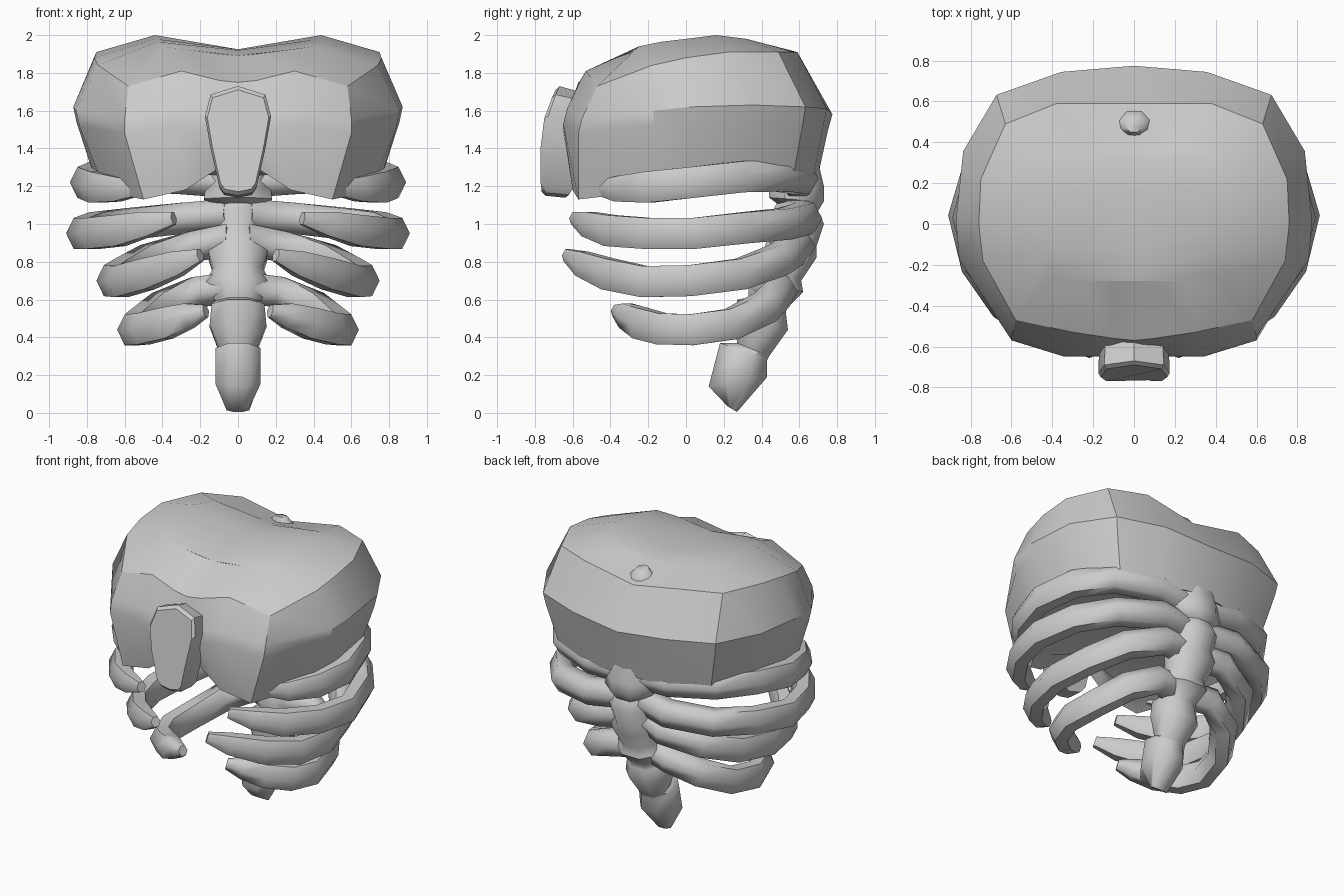
import bpy, bmesh, math
from mathutils import Vector


def finish(name, bm, angle):
    bmesh.ops.remove_doubles(bm, verts=bm.verts, dist=0.0005)
    bmesh.ops.recalc_face_normals(bm, faces=bm.faces)
    me = bpy.data.meshes.new(name)
    bm.to_mesh(me)
    bm.free()
    ob = bpy.data.objects.new(name, me)
    bpy.context.collection.objects.link(ob)
    bpy.ops.object.select_all(action='DESELECT')
    ob.select_set(True)
    bpy.context.view_layer.objects.active = ob
    bpy.ops.object.shade_smooth_by_angle(angle=math.radians(angle))
    return ob


def loft(name, rings, angle=35, cap_start=True, cap_end=True):
    """Skin a list of closed rings that share one point count."""
    bm = bmesh.new()
    vs = [[bm.verts.new(p) for p in r] for r in rings]
    n = len(rings[0])
    for a, b in zip(vs, vs[1:]):
        for i in range(n):
            j = (i + 1) % n
            bm.faces.new((a[i], a[j], b[j], b[i]))
    if cap_start:
        bm.faces.new(vs[0][::-1])
    if cap_end:
        bm.faces.new(vs[-1])
    return finish(name, bm, angle)


def mirrored(half):
    """Close a half ring whose first and last points lie on x = 0."""
    return half + [(-x, y, z) for x, y, z in half[-2:0:-1]]


# Upper chest shell: half rings run from back centre to front centre
bottom = [(0, .7, 1.26), (.33, .67, 1.23), (.58, .56, 1.21), (.72, .31, 1.22), (.745, 0, 1.2),
          (.7, -.22, 1.17), (.5, -.57, 1.13), (.28, -.6, 1.18), (.11, -.58, 1.29), (0, -.57, 1.3)]
middle = [(0, .75, 1.49), (.35, .73, 1.53), (.66, .62, 1.54), (.82, .35, 1.55), (.855, .02, 1.54),
          (.84, -.17, 1.52), (.6, -.57, 1.48), (.34, -.65, 1.53), (.13, -.65, 1.5), (0, -.63, 1.48)]
upper = [(x * 1.02, y * 1.02, z + .08) for x, y, z in middle]
upper[0] = (0, .775, 1.58)
for i in range(6, 10):
    x, y, z = middle[i]
    upper[i] = (x, y + .02, z + .08)
crown = [(0, .59, 1.84), (.38, .59, 1.91), (.63, .49, 1.91), (.75, .22, 1.91), (.76, 0, 1.88),
         (.74, -.18, 1.84), (.58, -.47, 1.73), (.3, -.53, 1.81), (.1, -.56, 1.76), (0, -.57, 1.75)]
top = [(0, .36, 1.915), (.25, .36, 1.94), (.41, .32, 1.98), (.44, .16, 2), (.44, 0, 1.98),
       (.43, -.13, 1.965), (.4, -.25, 1.94), (.25, -.28, 1.92), (.1, -.28, 1.9), (0, -.28, 1.89)]
inner = [(x * .85, y * .85, z + .05) for x, y, z in bottom]
ridge_z = [1.915, 1.915, 1.92, 1.925, 1.925, 1.92, 1.9, 1.89, 1.89, 1.89]
ridge = [(0, y, z) for (_, y, _), z in zip(top, ridge_z)]
loft("chest_shell", [mirrored(r) for r in (inner, bottom, middle, upper, crown, top, ridge)],
     30, cap_end=False)

# Breastbone plate: kite outline extruded back, with a narrow bevelled rim
outline = [(0, 1.73), (.145, 1.685), (.175, 1.57), (.145, 1.4), (.1, 1.2), (.075, 1.165), (0, 1.15)]
front_y = [-.69, -.71, -.75, -.77, -.77, -.765, -.765]
back_y = [-.57, -.57, -.58, -.6, -.6, -.62, -.64]


def plate_ring(ys, s, dz=0):
    return mirrored([(x * s, y, 1.45 + (z - 1.45) * s + dz) for (x, z), y in zip(outline, ys)])


loft("breastbone", [plate_ring(back_y, .97, -.02), plate_ring([y + .02 for y in front_y], 1),
                    plate_ring(front_y, .93)], 30)

# Spine: each ring is front y,z / back y,z / half width
spine = [(.22, .035, .27, .005, .06), (.12, .14, .43, .19, .12), (.18, .37, .43, .28, .12),
         (.27, .37, .44, .30, .10), (.26, .48, .54, .44, .15), (.27, .60, .53, .52, .14),
         (.33, .61, .53, .55, .12), (.33, .72, .62, .64, .17), (.40, .80, .61, .70, .13),
         (.43, .93, .69, .82, .17), (.47, .98, .69, .88, .13), (.46, 1.07, .73, 1.0, .15),
         (.48, 1.11, .70, 1.07, .12), (.44, 1.14, .73, 1.12, .18), (.44, 1.22, .73, 1.2, .17),
         (.46, 1.5, .66, 1.5, .12), (.42, 1.86, .55, 1.86, .09), (.45, 1.925, .52, 1.91, .04)]
rings = []
for yf, zf, yb, zb, rx in spine:
    ring = []
    for k in range(8):
        a = math.tau * (k + .5) / 8
        c, s = math.cos(a) / .924, math.sin(a) / .924
        ring.append((rx * c, (yf + yb) / 2 + (yb - yf) / 2 * s, (zf + zb) / 2 + (zb - zf) / 2 * s))
    rings.append(ring)
loft("spine", rings, 50)


# Ribs: six-sided sweep from the spine round to an upturned tip, thicker at the root
def rib(name, path, side):
    pts = [Vector((x * side, y, z)) for x, y, z in path]
    n = len(pts)
    rings = []
    for i, p in enumerate(pts):
        t = (pts[min(i + 1, n - 1)] - pts[max(i - 1, 0)]).normalized()
        out = t.cross(Vector((0, 0, 1))).normalized()
        up = out.cross(t)
        size = .4 if i == n - 1 else .8 if i == n - 2 else 1
        wide = .105 if i == 0 else .092 if i < 3 else .08
        ring = []
        for k in range(6):
            a = math.tau * k / 6
            ring.append(p + (out * wide * math.cos(a) + up * .095 * math.sin(a)) * size)
        rings.append(ring)
    loft(name, rings, 62)


ribs = [
    [(.03, .57, 1.22), (.3, .61, 1.24), (.58, .5, 1.255), (.74, .29, 1.25), (.81, .03, 1.22),
     (.75, -.2, 1.195), (.64, -.36, 1.185), (.5, -.47, 1.19)],
    [(.05, .56, 1.05), (.3, .63, 1.03), (.58, .52, 1.0), (.75, .31, .98), (.83, .04, .95),
     (.77, -.2, .95), (.63, -.4, .965), (.48, -.52, 1.0), (.34, -.59, 1.03)],
    [(.03, .52, .92), (.24, .595, .88), (.47, .49, .81), (.61, .29, .735), (.67, .02, .7),
     (.62, -.22, .695), (.48, -.41, .735), (.32, -.55, .79), (.2, -.63, .835)],
    [(.04, .44, .66), (.22, .5, .64), (.40, .42, .56), (.52, .24, .47), (.56, .03, .44),
     (.50, -.13, .445), (.38, -.24, .475), (.26, -.32, .515), (.17, -.37, .54)],
]
for i, path in enumerate(ribs, 1):
    for label, side in (("right", 1), ("left", -1)):
        rib(f"rib_{i}_{label}", path, side)
